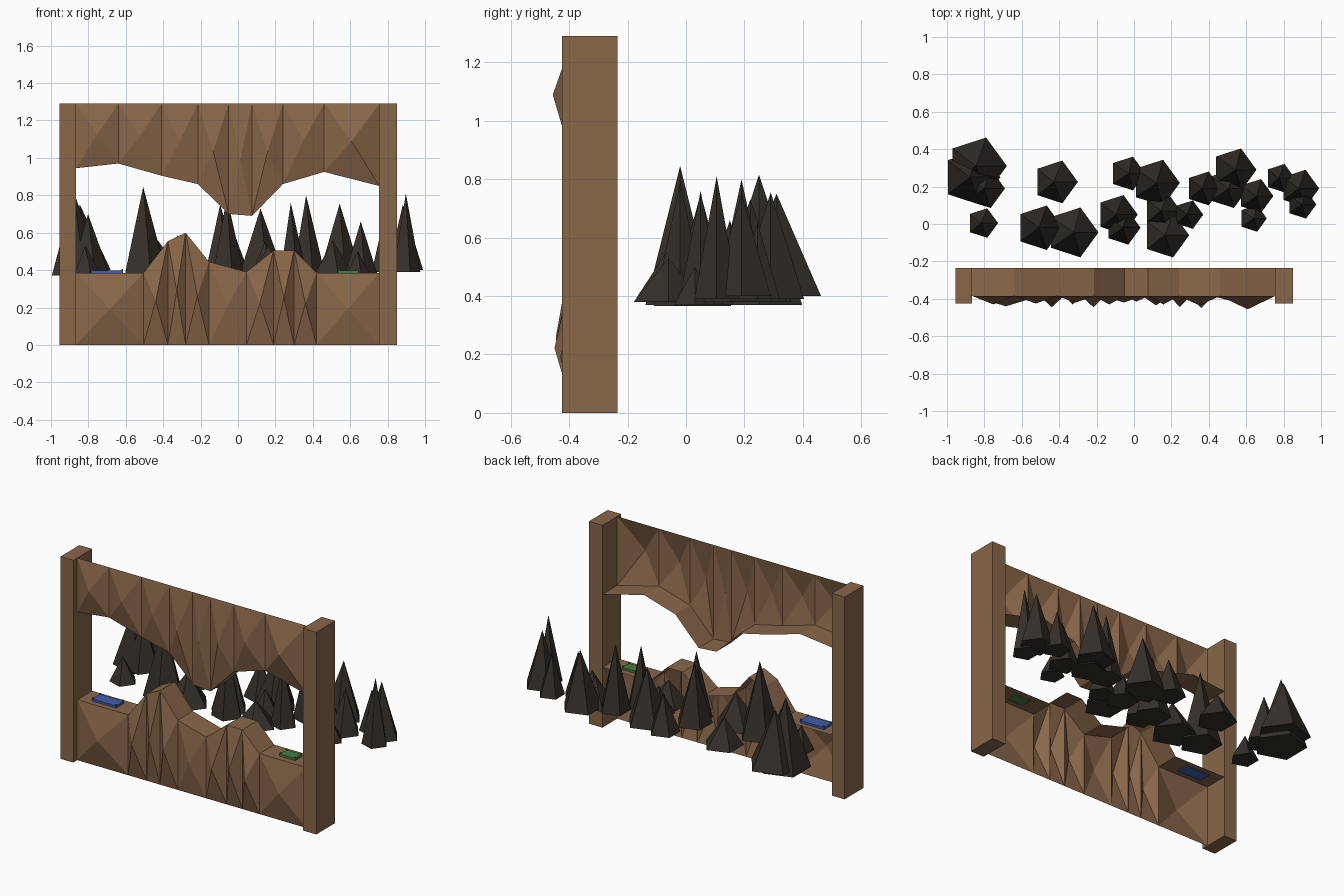
import bpy, bmesh, math, random

if "Cube" in bpy.data.objects:
    bpy.data.objects.remove(bpy.data.objects["Cube"])

random.seed(4)


def material(name, rgb):
    m = bpy.data.materials.new(name)
    m.diffuse_color = (*rgb, 1)
    m.use_nodes = True
    m.node_tree.nodes["Principled BSDF"].inputs["Base Color"].default_value = m.diffuse_color
    return m


ROCK = material("brown_rock", (0.25, 0.135, 0.068))
PINE = material("dark_pine", (0.035, 0.028, 0.022))
BLUE = material("blue_pad", (0.05, 0.11, 0.40))
GREEN = material("green_pad", (0.06, 0.20, 0.06))


def finish(bm, name, mat):
    mesh = bpy.data.meshes.new(name)
    bm.to_mesh(mesh)
    bm.free()
    mesh.materials.append(mat)
    ob = bpy.data.objects.new(name, mesh)
    bpy.context.collection.objects.link(ob)
    return ob


def add_box(bm, x0, x1, y0, y1, z0, z1):
    vs = bmesh.ops.create_cube(bm, size=1)["verts"]
    for v in vs:
        v.co = (x0 + (v.co.x + .5) * (x1 - x0), y0 + (v.co.y + .5) * (y1 - y0),
                z0 + (v.co.z + .5) * (z1 - z0))


def box(name, mat, *bounds):
    bm = bmesh.new()
    add_box(bm, *bounds)
    return finish(bm, name, mat)


# Side posts
box("left_post", ROCK, -.955, -.865, -.425, -.235, 0, 1.29)
box("right_post", ROCK, .755, .85, -.425, -.235, 0, 1.29)

FRONT, BACK = -.385, -.235


# Open rock shell: faceted front sheet plus a ledge running back from the profile
def rock(name, profile, flat_z, bumps):
    bm = bmesh.new()
    edge = [bm.verts.new((x, FRONT, z)) for x, z in profile]
    flat = [bm.verts.new((x, FRONT, flat_z)) for x, z in profile]
    back = [bm.verts.new((x, BACK, z)) for x, z in profile]
    up = flat_z < profile[0][1]
    for i, bump in enumerate(bumps):
        ring = [flat[i], flat[i + 1], edge[i + 1], edge[i]]
        ledge = [edge[i], edge[i + 1], back[i + 1], back[i]]
        if not up:
            ring.reverse()
            ledge.reverse()
        mid = sum((v.co for v in ring), ring[0].co * 0) / 4
        mid.y = bump
        c = bm.verts.new(mid)
        for a, b in zip(ring, ring[1:] + ring[:1]):
            bm.faces.new((a, b, c))
        bm.faces.new(ledge)
    return finish(bm, name, ROCK)


rock("upper_rock",
     [(-.865, .945), (-.64, .97), (-.41, .905), (-.215, .86), (-.05, .70),
      (.075, .69), (.24, .86), (.46, .925), (.755, .85)], 1.29,
     [-.43, -.425, -.42, -.43, -.415, -.43, -.435, -.456])
rock("lower_rock",
     [(-.865, .385), (-.505, .385), (-.375, .555), (-.28, .60), (-.155, .445),
      (.045, .39), (.19, .505), (.30, .505), (.42, .385), (.755, .385)], 0,
     [-.44, -.445, -.43, -.445, -.42, -.435, -.445, -.45, -.43])


# Coloured pads on the ledges, with a rim and corner studs
def pad(name, mat, x0, x1, y0, y1):
    z = .385
    bm = bmesh.new()
    add_box(bm, x0, x1, y0, y1, z - .005, z + .014)
    s = .004
    for x in (x0 + s, x1 - s):
        for y in (y0 + s, y1 - s):
            add_box(bm, x - s, x + s, y - s, y + s, z, z + .022)
    return finish(bm, name, mat)


pad("blue_pad", BLUE, -.785, -.615, -.35, -.27)
pad("green_pad", GREEN, .535, .645, -.345, -.275)

# Five-sided pines: x, y, radius, base height, tip height
TREES = [
    (-.84, .31, .16, .40, .75), (-.87, .25, .155, .37, .815),
    (-.80, .19, .11, .39, .70), (-.81, .005, .083, .37, .53),
    (-.42, .225, .12, .38, .56), (-.505, -.02, .125, .37, .845),
    (-.33, -.045, .14, .38, .585), (-.035, .27, .095, .38, .62),
    (.115, .22, .13, .38, .73), (-.09, .05, .11, .365, .75),
    (-.06, -.02, .095, .365, .79), (.17, -.06, .125, .38, .53),
    (.15, .07, .10, .37, .55), (.29, .05, .08, .37, .76),
    (.37, .19, .095, .38, .80), (.535, .29, .12, .39, .755),
    (.50, .19, .11, .38, .56), (.65, .15, .095, .38, .66),
    (.635, .03, .075, .37, .50), (.78, .245, .08, .39, .65),
    (.885, .19, .105, .40, .75), (.895, .105, .08, .39, .81),
]
for n, (x, y, r, z0, z1) in enumerate(TREES):
    bm = bmesh.new()
    ring = []
    for k in range(5):
        a = math.tau * k / 5
        ring.append(bm.verts.new((x + r * math.cos(a), y + r * math.sin(a), z0)))
    tip = bm.verts.new((x + random.uniform(-.01, .01), y, z1))
    for a, b in zip(ring, ring[1:] + ring[:1]):
        bm.faces.new((a, b, tip))
    bm.faces.new(ring[::-1])
    finish(bm, f"pine_tree_{n + 1}", PINE)
